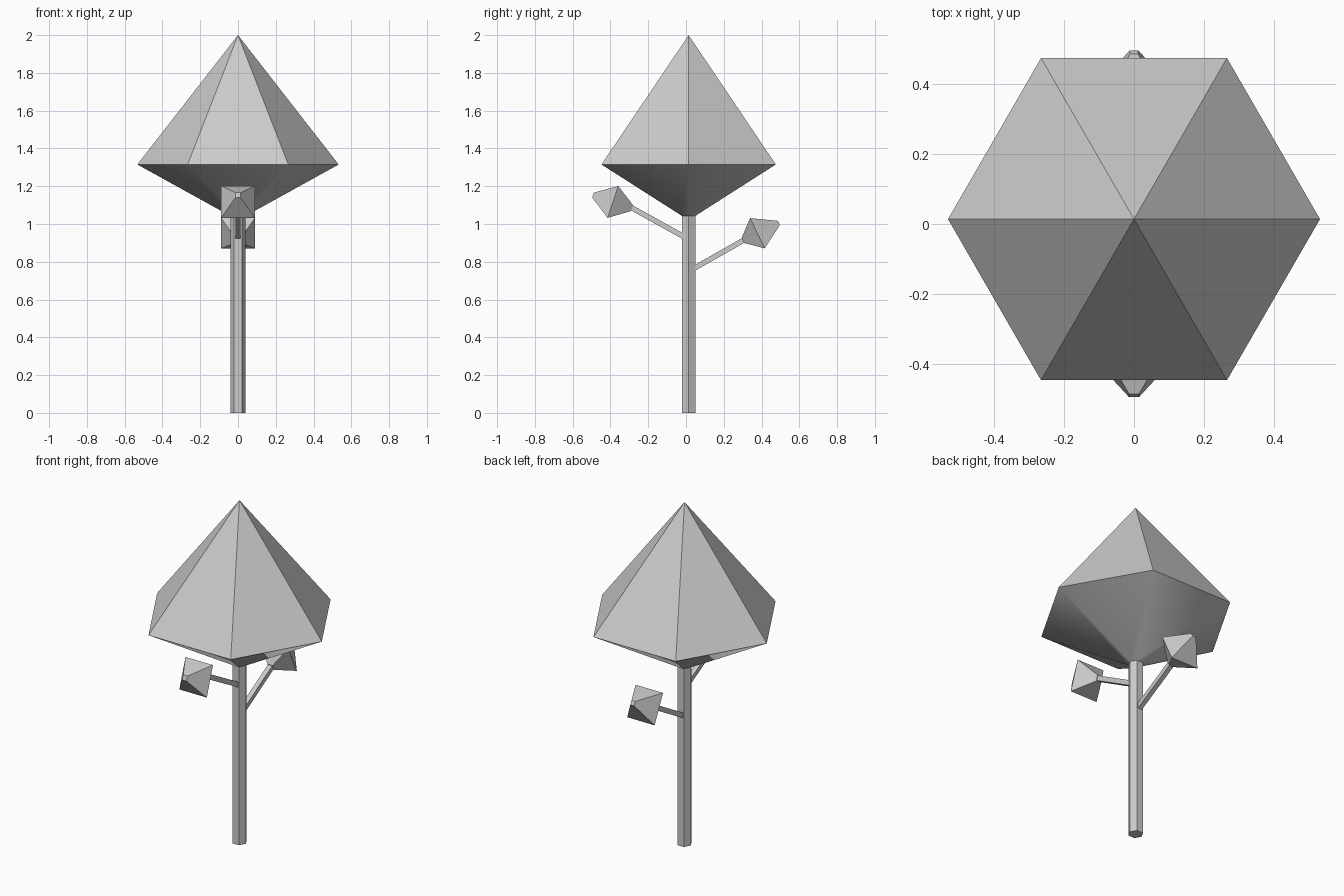
import bpy, math
from mathutils import Vector

if "Cube" in bpy.data.objects:
    bpy.data.objects.remove(bpy.data.objects["Cube"])

CY = 0.014  # trunk and crown centre line in y


def loft(name, rings, axis, sides, turn=0.0, smooth_bands=()):
    """Skin (centre, radius) rings around an axis in the yz plane; radius 0 is a point."""
    u = Vector((1, 0, 0))
    v = Vector(axis).normalized().cross(u)
    verts, loops, faces, smooth = [], [], [], []
    for c, r in rings:
        n = sides if r > 0 else 1
        loops.append([len(verts) + i for i in range(n)])
        for i in range(n):
            a = turn + math.tau * i / sides
            verts.append(Vector(c) + r * (math.cos(a) * u + math.sin(a) * v))
    for k, (a, b) in enumerate(zip(loops, loops[1:])):
        for i in range(sides):
            j = (i + 1) % sides
            quad = [a[i], a[j], b[j], b[i]] if len(b) > 1 else [a[i], a[j], b[0]]
            faces.append(quad)
            smooth.append(k in smooth_bands)
    for cap in (loops[0][::-1], loops[-1]):
        if len(cap) > 1:
            faces.append(cap)
            smooth.append(False)
    me = bpy.data.meshes.new(name)
    me.from_pydata(verts, [], faces)
    me.polygons.foreach_set("use_smooth", smooth)
    ob = bpy.data.objects.new(name, me)
    bpy.context.collection.objects.link(ob)
    return ob


def square(name, sections):
    """Square-section part along points (y, z, half width)."""
    (y0, z0, _), (y1, z1, _) = sections[0], sections[-1]
    rings = [((0, y, z), h * math.sqrt(2)) for y, z, h in sections]
    return loft(name, rings, (0, y1 - y0, z1 - z0), 4, math.pi / 4)


# Trunk
loft("trunk", [((0, CY, 0), 0.041), ((0, CY, 1.045), 0.041)], (0, 0, 1), 6)

# Crown: hexagonal cone above, smooth-shaded taper to the trunk below
loft("crown", [((0, CY, 1.043), 0.041), ((0, CY, 1.315), 0.533), ((0, CY, 2.0), 0)],
     (0, 0, 1), 6, smooth_bands=(0,))

# Back side branch and its leaf clump
square("back_branch", [(0.03, 0.758, 0.014), (0.31, 0.917, 0.014)])
square("back_leaves", [(0.303, 0.914, 0.017), (0.378, 0.951, 0.089), (0.492, 1.006, 0.012)])

# Front side branch and its leaf clump
square("front_branch", [(-0.01, 0.932, 0.014), (-0.29, 1.087, 0.014)])
square("front_leaves", [(-0.286, 1.084, 0.017), (-0.387, 1.117, 0.089), (-0.492, 1.153, 0.014)])
